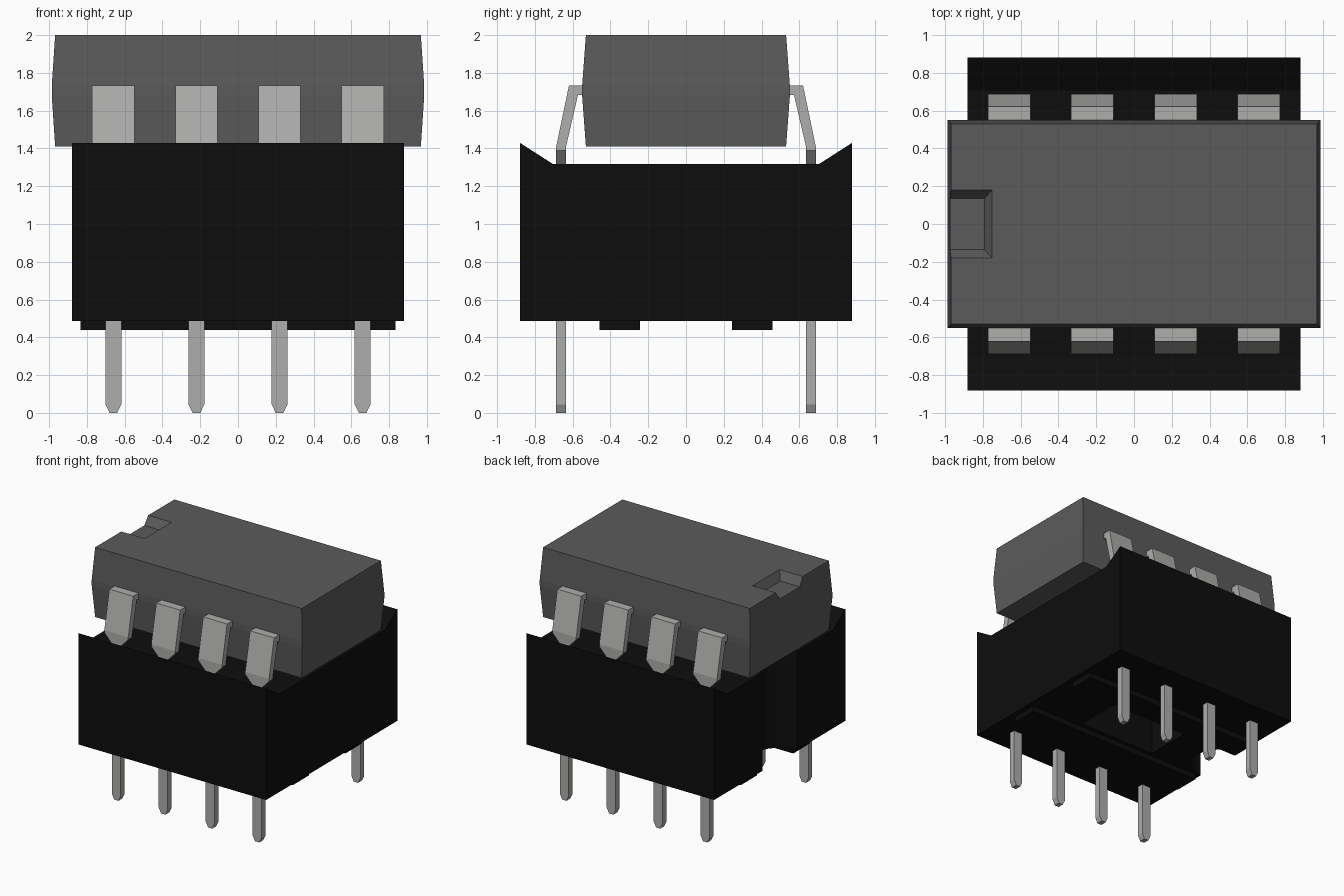
import bpy, bmesh, math
from mathutils import Vector

if "Cube" in bpy.data.objects:
    bpy.data.objects.remove(bpy.data.objects["Cube"])


def material(name, r, g, b):
    m = bpy.data.materials.new(name)
    m.diffuse_color = (r, g, b, 1)
    m.use_nodes = True
    m.node_tree.nodes["Principled BSDF"].inputs["Base Color"].default_value = m.diffuse_color
    return m


DARK_GREY = material("dark grey plastic", 0.105, 0.105, 0.105)
BLACK = material("black plastic", 0.004, 0.004, 0.004)
METAL = material("grey metal", 0.42, 0.42, 0.41)


def finish(bm, name, mat):
    bmesh.ops.recalc_face_normals(bm, faces=bm.faces)
    me = bpy.data.meshes.new(name)
    bm.to_mesh(me)
    bm.free()
    if mat:
        me.materials.append(mat)
    ob = bpy.data.objects.new(name, me)
    bpy.context.collection.objects.link(ob)
    return ob


def loft(name, rings, mat):
    """Skin a stack of rings with equal point counts and cap both ends."""
    bm = bmesh.new()
    rows = [[bm.verts.new(p) for p in ring] for ring in rings]
    n = len(rows[0])
    for a, b in zip(rows, rows[1:]):
        for i in range(n):
            j = (i + 1) % n
            bm.faces.new((a[i], a[j], b[j], b[i]))
    bm.faces.new(rows[0][::-1])
    bm.faces.new(rows[-1])
    return finish(bm, name, mat)


def rect(x0, x1, y0, y1, z):
    return [(x0, y0, z), (x1, y0, z), (x1, y1, z), (x0, y1, z)]


def box(name, x0, x1, y0, y1, z0, z1, mat):
    return loft(name, [rect(x0, x1, y0, y1, z0), rect(x0, x1, y0, y1, z1)], mat)


def extrude_x(name, profile, x0, x1, mat):
    return loft(name, [[(x, y, z) for y, z in profile] for x in (x0, x1)], mat)


def extrude_y(name, profile, y0, y1, mat):
    return loft(name, [[(x, y, z) for x, z in profile] for y in (y0, y1)], mat)


def cut(target, cutter):
    """Subtract the cutter, bake the result and remove the cutter."""
    cutter.hide_render = True
    mod = target.modifiers.new("cut", 'BOOLEAN')
    mod.operation = 'DIFFERENCE'
    mod.solver = 'EXACT'
    mod.object = cutter
    bpy.context.view_layer.objects.active = target
    bpy.ops.object.modifier_apply(modifier=mod.name)
    bpy.data.objects.remove(cutter, do_unlink=True)


# Chip body: sides bulge towards a narrow middle band
sections = [(1.41, 0.968, 0.53), (1.68, 0.986, 0.55),
            (1.73, 0.986, 0.55), (2.0, 0.968, 0.53)]
chip = loft("chip_body", [rect(-x, x, -y, y, z) for z, x, y in sections], DARK_GREY)

# Orientation notch with sloping walls, open at the chip end
cut(chip, loft("chip_notch_cutter",
               [rect(-1.1, -0.79, -0.135, 0.135, 1.93),
                rect(-1.1, -0.71, -0.225, 0.225, 2.07)], None))

# Socket body: raised lips slope down to a flat top
socket = extrude_x("socket_body",
                   [(-0.88, 0.487), (0.88, 0.487), (0.88, 1.43), (0.705, 1.318),
                    (-0.705, 1.318), (-0.88, 1.43)], -0.88, 0.88, BLACK)

# Rounded end notch and central opening
ring = [(0.23 * math.cos(t) - 0.88, 0.23 * math.sin(t))
        for t in (2 * math.pi * i / 24 for i in range(24))]
cut(socket, loft("end_notch_cutter",
                 [[(x, y, z) for x, y in ring] for z in (0.3, 1.6)], None))
cut(socket, box("opening_cutter", -0.36, 0.36, -0.21, 0.21, 0.3, 1.6, None))

for side, label in ((-1, "front"), (1, "back")):
    # Standoff rail under the socket
    ya, yb = sorted((side * 0.243, side * 0.458))
    rail = box(f"standoff_rail_{label}", -0.835, 0.835, ya, yb, 0.44, 0.50, BLACK)
    # Keep the rail clear of the central opening and end notch
    ya, yb = sorted((side * 0.635, side * 0.687))
    for k in range(4):
        x = -0.66 + 0.44 * k
        # Bent shoulder of the chip leg
        shoulder = [(0.53, 1.732), (0.62, 1.732), (0.687, 1.41), (0.635, 1.41),
                    (0.572, 1.682), (0.53, 1.682)]
        extrude_x(f"chip_leg_shoulder_{label}_{k + 1}",
                  [(side * y, z) for y, z in shoulder], x - 0.112, x + 0.112, METAL)
        # Tapered leg end entering the socket
        extrude_y(f"chip_leg_tip_{label}_{k + 1}",
                  [(x - 0.112, 1.41), (x + 0.112, 1.41), (x + 0.112, 1.39),
                   (x + 0.042, 1.315), (x + 0.042, 1.2), (x - 0.042, 1.2),
                   (x - 0.042, 1.315), (x - 0.112, 1.39)], ya, yb, METAL)
        # Socket pin with a chamfered tip
        extrude_y(f"socket_pin_{label}_{k + 1}",
                  [(x - 0.042, 0.55), (x + 0.042, 0.55), (x + 0.042, 0.045),
                   (x + 0.02, 0.0), (x - 0.02, 0.0), (x - 0.042, 0.045)],
                  ya, yb, METAL)
